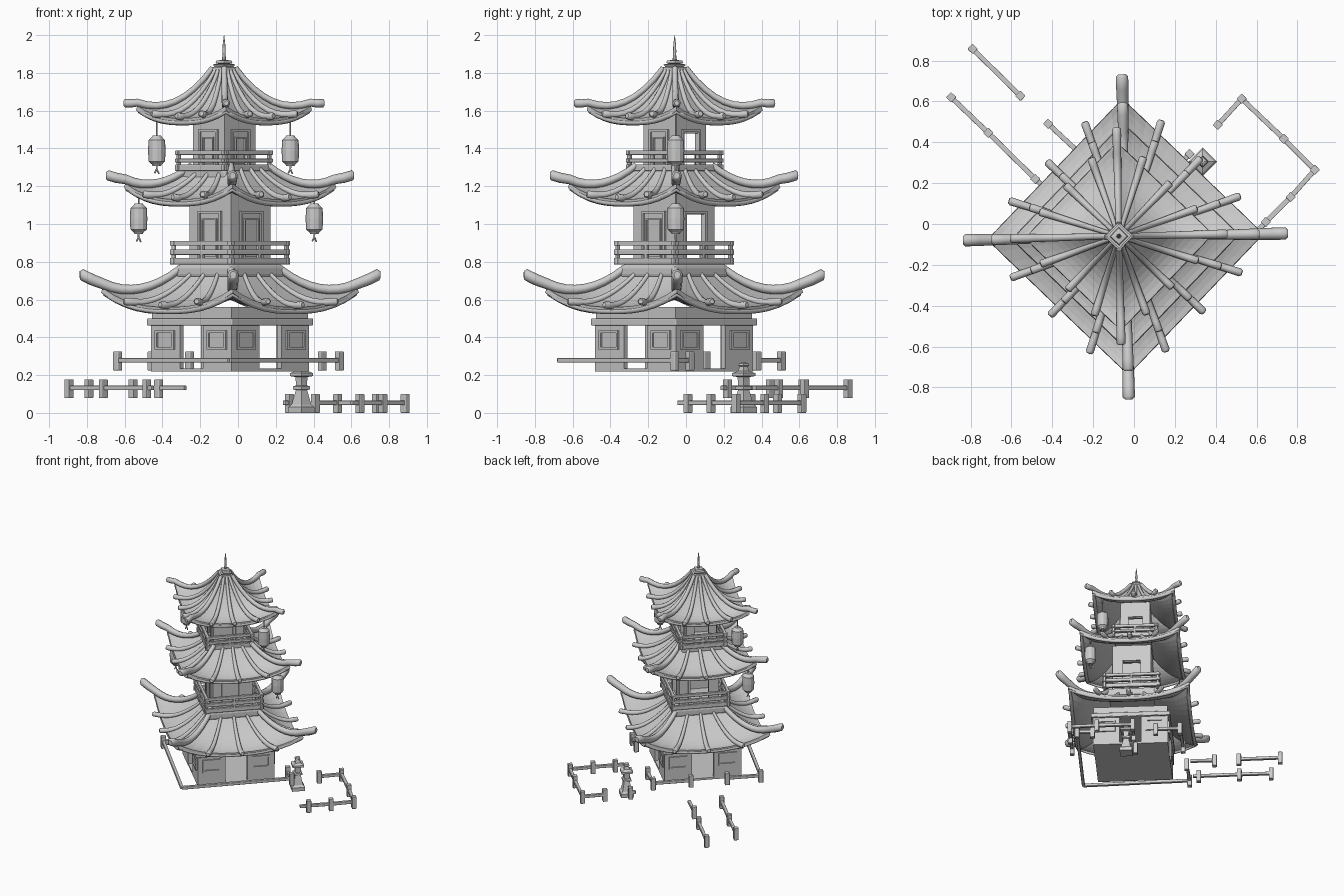
import bpy, bmesh, math
from mathutils import Matrix, Vector

if "Cube" in bpy.data.objects:
    bpy.data.objects.remove(bpy.data.objects["Cube"])

TURN = math.radians(1.2)
LOW, HIGH = (-0.042, -0.063), (-0.074, -0.06)


def frame(c, a=0.0, z=0.0):
    return Matrix.Translation((c[0], c[1], z)) @ Matrix.Rotation(a, 4, 'Z')


def add(name, bm, M, smooth=False):
    bmesh.ops.recalc_face_normals(bm, faces=bm.faces)
    me = bpy.data.meshes.new(name)
    bm.to_mesh(me)
    bm.free()
    for p in me.polygons:
        p.use_smooth = smooth
    ob = bpy.data.objects.new(name, me)
    ob.matrix_world = M
    bpy.context.collection.objects.link(ob)
    return ob


def boxes(name, items, M, bevel=0.0):
    """items: (x0,x1,y0,y1,z0,z1, quarter turns)"""
    bm = bmesh.new()
    for x0, x1, y0, y1, z0, z1, k in items:
        mat = (Matrix.Rotation(k * math.pi / 2, 4, 'Z')
               @ Matrix.Translation(((x0 + x1) / 2, (y0 + y1) / 2, (z0 + z1) / 2))
               @ Matrix.Diagonal((x1 - x0, y1 - y0, z1 - z0, 1)))
        bmesh.ops.create_cube(bm, size=1, matrix=mat)
    ob = add(name, bm, M)
    if bevel:
        m = ob.modifiers.new("bevel", 'BEVEL')
        m.width, m.segments = bevel, 3
    return ob


def lathe(name, prof, n, M, smooth=False):
    bm = bmesh.new()
    rings = [[bm.verts.new((r * math.cos(2 * math.pi * i / n), r * math.sin(2 * math.pi * i / n), z))
              for i in range(n)] for r, z in prof]
    for a, b in zip(rings, rings[1:]):
        for i in range(n):
            bm.faces.new((a[i], a[(i + 1) % n], b[(i + 1) % n], b[i]))
    bm.faces.new(rings[0])
    bm.faces.new(rings[-1])
    return add(name, bm, M, smooth)


def tubes(name, paths, M, cyclic=False):
    """paths: lists of (point, radius)"""
    cu = bpy.data.curves.new(name, 'CURVE')
    cu.dimensions, cu.bevel_depth, cu.bevel_resolution = '3D', 1.0, 2
    cu.use_fill_caps = True
    for path in paths:
        s = cu.splines.new('POLY')
        s.points.add(len(path) - 1)
        s.use_cyclic_u = cyclic
        for q, (p, r) in zip(s.points, path):
            q.co, q.radius = (*p, 1), r
    ob = bpy.data.objects.new(name, cu)
    ob.matrix_world = M
    bpy.context.collection.objects.link(ob)


def roof(name, c, r0, r1, z0, drop, lift, power, tip, tip_r):
    M = frame(c, TURN)

    def S(k, u, v, dz=0.0, ext=1.0):
        a, b = k * math.pi / 2, (k + 1) * math.pi / 2
        r = (r0 + (r1 - r0) * v) * ext
        x = r * (math.cos(a) * (1 - u) + math.cos(b) * u)
        y = r * (math.sin(a) * (1 - u) + math.sin(b) * u)
        z = z0 - drop * (1 - (1 - v) ** power) + lift * abs(2 * u - 1) ** 2.5 * v * v
        return Vector((x, y, z + dz))

    # curved tile shell
    N, V = 12, 10
    bm = bmesh.new()
    rings = [[bm.verts.new(S(i // N, (i % N) / N, j / V)) for i in range(4 * N)] for j in range(V + 1)]
    for a, b in zip(rings, rings[1:]):
        for i in range(4 * N):
            n = (i + 1) % (4 * N)
            bm.faces.new((a[i], b[i], b[n], a[n]))
    ob = add(name + "_shell", bm, M)
    m = ob.modifiers.new("thick", 'SOLIDIFY')
    m.thickness, m.offset = 0.025, -1
    # eave moulding
    tubes(name + "_eave", [[(S(i // N, (i % N) / N, 0.96, -0.024), 0.014) for i in range(4 * N)]], M, True)
    # hip ridges with raised tips
    hips = []
    for k in range(4):
        p = [(S(k, 0, j / 8, tip_r * 0.8), tip_r * (0.65 + 0.3 * j / 8)) for j in range(9)]
        d = Vector((math.cos(k * math.pi / 2), math.sin(k * math.pi / 2), 0)) * tip[0]
        d.z = tip[1]
        p += [(p[-1][0].lerp(d, 0.5) - Vector((0, 0, 0.003)), tip_r), (d, tip_r),
              (d + Vector((d.x, d.y, 0)) * 0.014, tip_r * 0.6)]
        hips.append(p)
    tubes(name + "_hips", hips, M)
    # radial ribs
    ribs = []
    for k in range(4):
        for u in (0.25, 0.5, 0.75):
            p = [(S(k, u, j / 8, 0.008), 0.011 + 0.008 * j / 8) for j in range(9)]
            p += [(S(k, u, 1, 0.012, 1.1), 0.02), (S(k, u, 1, 0.013, 1.12), 0.013)]
            ribs.append(p)
    tubes(name + "_ribs", ribs, M)


def panel_frame(x, w, z0, z1, y, k, t=0.014):
    o, i = y - 0.01, y + 0.004
    return [(x - w / 2, x - w / 2 + t, o, i, z0, z1, k), (x + w / 2 - t, x + w / 2, o, i, z0, z1, k),
            (x - w / 2 + t, x + w / 2 - t, o, i, z1 - t, z1, k), (x - w / 2 + t, x + w / 2 - t, o, i, z0, z0 + t, k)]


def storey(name, c, h, z0, z1, door, ztop, t, opens):
    M = frame(c, TURN + math.pi / 4)
    w, f = [], []
    for k in range(4):
        if k in opens:
            w += [(-h, -door / 2, -h, -h + t, z0, z1, k), (door / 2, h, -h, -h + t, z0, z1, k)]
            if ztop < z1:
                w.append((-door / 2, door / 2, -h, -h + t, ztop, z1, k))
        else:
            w.append((-h, h, -h, -h + t, z0, z1, k))
        if len(opens) == 4:      # windows either side of the doorway
            for s in (-1, 1):
                f += panel_frame(s * (h + door / 2) / 2, 0.14, 0.335, 0.436, -h, k)
        else:
            f += panel_frame(0, door + 0.03, z0 + 0.02, ztop + 0.02, -h, k)
            if k not in opens:
                f += panel_frame(0, door - 0.03, z0 + 0.04, ztop - 0.02, -h, k, 0.008)
    boxes(name + "_walls", w, M)
    boxes(name + "_frames", f, M)


def slab(name, c, h, z0, z1, bevel=0.0):
    boxes(name, [(-h, h, -h, h, z0, z1, 0)], frame(c, TURN + math.pi / 4), bevel)


def balcony(name, c, h, rails):
    it = []
    for k in range(4):
        for z0, z1 in rails:
            it.append((-h - 0.008, h + 0.008, -h, -h + 0.022, z0, z1, k))
        for x in (-h + 0.011, 0):
            it.append((x - 0.01, x + 0.01, -h + 0.001, -h + 0.021, rails[0][0], rails[-1][1] - 0.003, k))
    boxes(name, it, frame(c, TURN + math.pi / 4), 0.004)


# ground storey
storey("lower_storey", LOW, 0.296, 0.22, 0.47, 0.17, 0.47, 0.03, (0, 1, 2, 3))
slab("floor", LOW, 0.295, 0.22, 0.236)
slab("cornice", LOW, 0.313, 0.463, 0.5, 0.006)
slab("cornice_top", LOW, 0.292, 0.5, 0.56)
roof("lower_roof", LOW, 0.27, 0.675, 0.735, 0.175, 0.10, 1.8, (0.785, 0.732), 0.03)

# middle storey
slab("middle_deck", LOW, 0.207, 0.715, 0.785, 0.02)
storey("middle_storey", LOW, 0.152, 0.78, 1.2, 0.14, 1.05, 0.02, (1, 2))
balcony("middle_balcony", LOW, 0.222, [(0.785, 0.82), (0.837, 0.865), (0.885, 0.91)])
roof("middle_roof", LOW, 0.2, 0.555, 1.29, 0.16, 0.085, 1.8, (0.648, 1.258), 0.027)

# top storey
slab("upper_deck", HIGH, 0.16, 1.24, 1.285, 0.01)
storey("upper_storey", HIGH, 0.117, 1.28, 1.62, 0.11, 1.48, 0.02, (1, 2))
balcony("upper_balcony", HIGH, 0.18, [(1.28, 1.315), (1.325, 1.347), (1.365, 1.39)])
roof("upper_roof", HIGH, 0.06, 0.46, 1.81, 0.25, 0.065, 2.2, (0.525, 1.64), 0.022)

# stepped cap and spire
lathe("roof_cap", [(0.06, 1.79), (0.073, 1.815), (0.07, 1.83), (0.05, 1.832), (0.06, 1.845),
                   (0.03, 1.848), (0.045, 1.852), (0.04, 1.865), (0.014, 1.868)], 4, frame(HIGH, TURN))
lathe("spire", [(0.013, 1.86), (0.007, 1.9), (0.009, 1.91), (0.007, 1.95), (0.001, 2.0)], 8, frame(HIGH), True)

# hanging lanterns
for i, (x, y, z, top) in enumerate([(-0.43, -0.065, 1.31, 1.6), (0.277, -0.055, 1.31, 1.6),
                                    (-0.526, -0.07, 0.95, 1.19), (0.404, -0.055, 0.95, 1.19)]):
    M = frame((x, y), 0, z)
    lathe("hanging_lantern", [(0.022, -0.004), (0.026, 0.006), (0.044, 0.022), (0.046, 0.078), (0.044, 0.134),
                              (0.026, 0.15), (0.022, 0.158)], 12, M)
    tubes("lantern_cord", [[((0, 0, 0.15), 0.004), ((0, 0, top - z), 0.004)],
                           [((0, 0, 0), 0.005), ((0, 0, -0.02), 0.005), ((0.012, 0, -0.045), 0.004)],
                           [((0, 0, 0), 0.005), ((0, 0, -0.02), 0.005), ((-0.012, 0, -0.042), 0.004)]], M)

# stone garden lantern
lathe("stone_lantern", [(0.07, 0), (0.07, 0.03), (0.052, 0.045), (0.03, 0.12), (0.045, 0.125), (0.045, 0.14),
                        (0.03, 0.145), (0.03, 0.165), (0.032, 0.19), (0.062, 0.195), (0.062, 0.21), (0.03, 0.222),
                        (0.02, 0.245), (0.028, 0.25), (0.024, 0.262), (0.008, 0.268)], 4, frame((0.336, 0.305)))


def fence(name, z, posts, rails):
    for x, y in posts:
        boxes(name + "_post", [(-0.018, 0.018, -0.018, 0.018, z, z + 0.1, 0)],
              frame((x, y), math.pi / 4 + TURN), 0.004)
    for line in rails:
        for a, b in zip(line, line[1:]):
            a, b = Vector(a), Vector(b)
            d, m = b - a, (a + b) / 2
            L = d.length / 2
            boxes(name + "_rail", [(-L, L, -0.012, 0.012, z + 0.042, z + 0.066, 0)],
                  frame(m, math.atan2(d.y, d.x)), 0.004)


# fence around the tower, open at the two rear entrances
Lc, Rc, Fc, Bc = (-0.637, -0.075), (0.537, -0.06), (-0.045, -0.675), (-0.05, 0.505)
bl1, bl2, br1, br2 = (-0.455, 0.107), (-0.256, 0.3), (0.446, 0.02), (0.09, 0.375)
fence("tower_fence", 0.225, [Lc, Rc, Bc, bl1, bl2, br1, br2],
      [[bl1, Lc, Fc, Rc, br1], [bl2, Bc, br2]])
# path fence at the back left
p = [(-0.895, 0.62), (-0.713, 0.446), (-0.483, 0.22)]
q = [(-0.79, 0.857), (-0.556, 0.627), (-0.42, 0.49)]
fence("path_fence", 0.078, p + q, [p + [(-0.45, 0.19)], q[:2], [q[2], (-0.28, 0.36)]])
# garden fence at the back right
g = [(0.41, 0.485), (0.527, 0.613), (0.733, 0.417), (0.885, 0.265), (0.767, 0.132), (0.645, 0.01)]
fence("garden_fence", 0.0, g + [(0.272, 0.343)], [g + [(0.6, -0.04)], [(0.272, 0.343), (0.245, 0.315)]])
